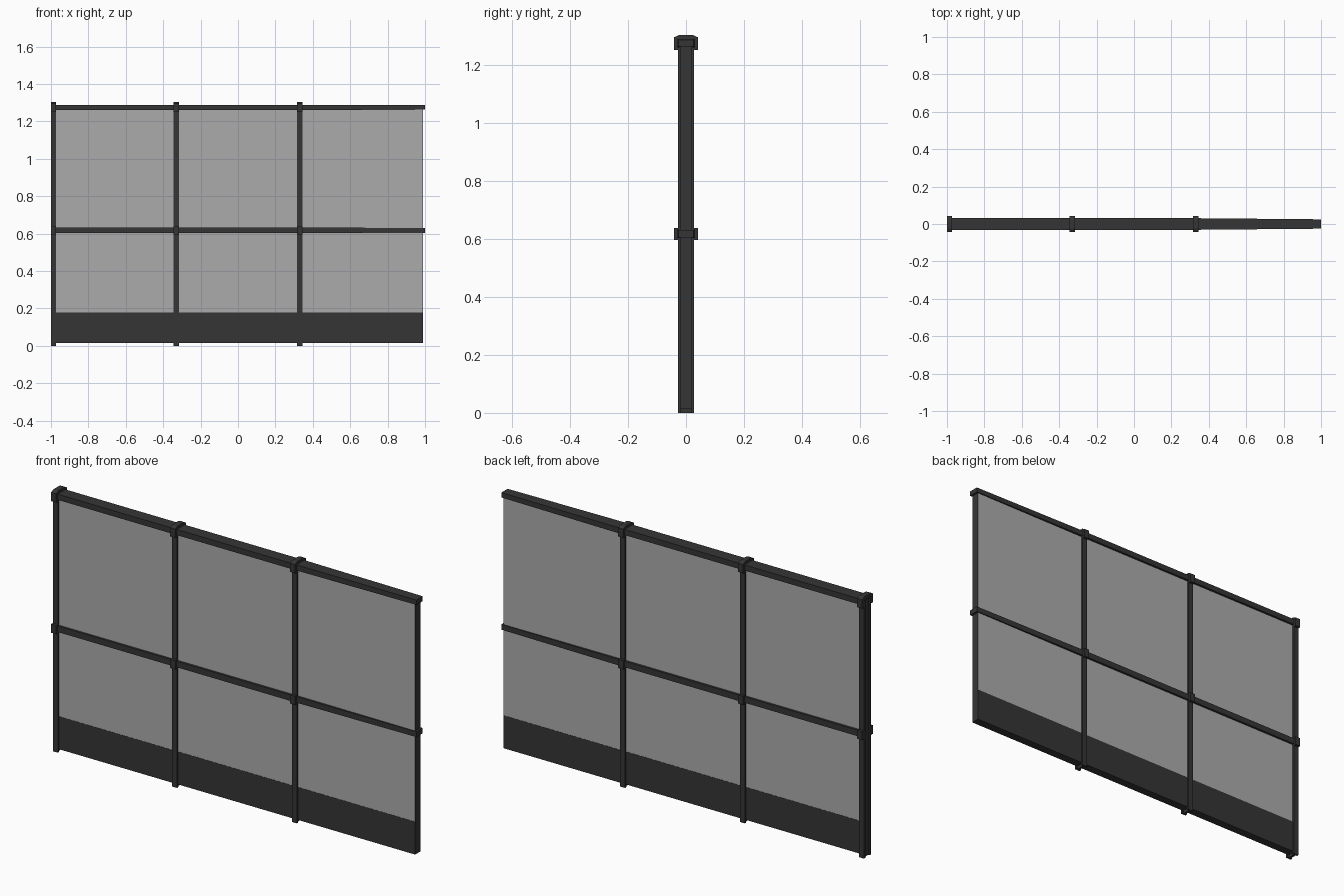
import bpy, bmesh

old = bpy.data.objects.get("Cube")
if old:
    bpy.data.objects.remove(old, do_unlink=True)


def material(name, value):
    m = bpy.data.materials.new(name)
    m.use_nodes = True
    colour = (value, value, value, 1)
    m.diffuse_color = colour
    m.node_tree.nodes["Principled BSDF"].inputs["Base Color"].default_value = colour
    return m


DARK = material("charcoal metal", 0.036)
GREY = material("grey infill", 0.41)


def prism(name, sections, mats=(DARK,)):
    """Join equal (y, z) outlines placed along x into a closed solid."""
    bm = bmesh.new()
    rings = [[bm.verts.new((x, y, z)) for y, z in outline] for x, outline in sections]
    for a, b in zip(rings, rings[1:]):
        for i in range(len(a)):
            j = (i + 1) % len(a)
            bm.faces.new((a[i], a[j], b[j], b[i]))
    bm.faces.new(rings[0][::-1])
    bm.faces.new(rings[-1])
    bmesh.ops.recalc_face_normals(bm, faces=bm.faces[:])
    # Broad front and back faces take the second colour, edges stay dark
    if len(mats) > 1:
        for f in bm.faces:
            f.material_index = int(abs(f.normal.y) > 0.9)
    mesh = bpy.data.meshes.new(name)
    bm.to_mesh(mesh)
    bm.free()
    for m in mats:
        mesh.materials.append(m)
    ob = bpy.data.objects.new(name, mesh)
    bpy.context.collection.objects.link(ob)
    return ob


def rect(y0, y1, z0, z1):
    return [(y0, z0), (y1, z0), (y1, z1), (y0, z1)]


def box(name, x0, x1, y0, y1, z0, z1, mats=(DARK,)):
    outline = rect(y0, y1, z0, z1)
    return prism(name, [(x0, outline), (x1, outline)], mats)


POSTS = [-0.986, -0.33, 0.33]
HALF = 0.014
START, END = -0.984, 0.99

# Infill panels and kick boards, one per bay
for i, (x0, x1) in enumerate(zip([START] + POSTS[1:], POSTS[1:] + [END])):
    box(f"infill_panel_{i + 1}", x0, x1, -0.02, 0.02, 0.178, 1.27, (DARK, GREY))
    box(f"kick_board_{i + 1}", x0, x1, -0.021, 0.021, 0.015, 0.178)

# Horizontal rails, narrowing toward the free end
for name, z, h in (("top_rail", 1.274, 0.014), ("middle_rail", 0.617, 0.015)):
    wide = rect(-0.031, 0.031, z - h, z + h)
    slim = rect(-0.025, 0.025, z - h + 0.002, z + h - 0.002)
    prism(name, [(START, wide), (POSTS[2], wide), (1.0, slim)])

for i, x in enumerate(POSTS):
    x0, x1 = x - HALF, x + HALF
    # Channel post: two flanges joined by a narrow web
    box(f"post_web_{i + 1}", x - 0.006, x + 0.006, -0.02, 0.02, 0, 1.28)
    for side, s in (("front", -1), ("back", 1)):
        y0, y1 = sorted((s * 0.018, s * 0.028))
        box(f"post_{side}_flange_{i + 1}", x0, x1, y0, y1, 0, 1.28)
        # Clip cheeks that hold the rails
        y0, y1 = sorted((s * 0.026, s * 0.042))
        box(f"middle_clip_{side}_{i + 1}", x0, x1, y0, y1, 0.595, 0.638)
        box(f"top_clip_{side}_{i + 1}", x0, x1, y0, y1, 1.25, 1.288)
    # Arched cap over the top rail
    cap = [(-0.042, 1.286), (0.042, 1.286), (0.042, 1.294),
           (0.025, 1.302), (-0.025, 1.302), (-0.042, 1.294)]
    prism(f"top_clip_cap_{i + 1}", [(x0, cap), (x1, cap)])
